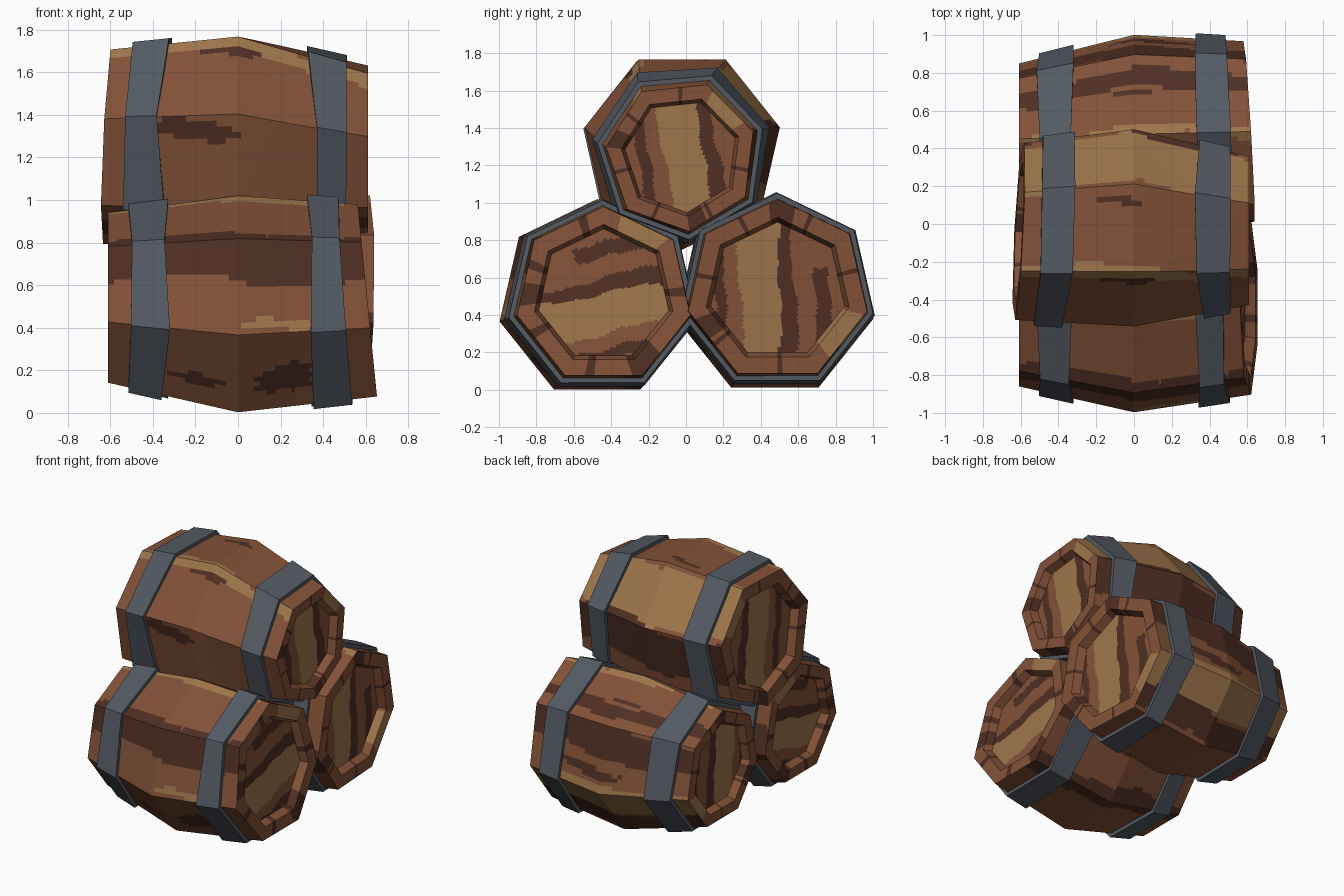
import bpy, bmesh, math, random

if "Cube" in bpy.data.objects:
    bpy.data.objects.remove(bpy.data.objects["Cube"])

random.seed(4)
SIDES, NT, NX = 7, 16, 44            # flat sides, paint cells per side, cells per half length
MID, DARK, TAN = 0, 1, 2


def material(name, r, g, b):
    m = bpy.data.materials.new(name)
    m.diffuse_color = [(c / 255) ** 2.2 for c in (r, g, b)] + [1]
    m.use_nodes = True
    m.node_tree.nodes["Principled BSDF"].inputs["Base Color"].default_value = m.diffuse_color
    return m


WOOD = [material("brown_wood", 130, 82, 58), material("dark_wood", 80, 50, 40),
        material("tan_wood", 156, 117, 76)]
METAL = [material("grey_metal", 84, 90, 98)]


class Barrel:
    """Sections are (centre y, centre z, radius); tilts lean an end face; bands are angle ranges."""
    def __init__(self, name, point, mid, left, right, dark, tan, patches, turn, shift, rim_tan,
                 left_tilt=(0, 0), right_tilt=(0, 0), twist=0):
        self.name, self.phase, self.mid = name, point, mid
        self.ends = {-1: left, 1: right}
        self.tilts = {-1: left_tilt, 1: right_tilt}
        self.bands = [(DARK, d) for d in dark] + [(TAN, t) for t in tan]
        self.patches, self.turn, self.shift = patches, math.radians(turn), shift
        self.rim_tan, self.twist = rim_tan, twist
        # a few thin random wood streaks
        self.streaks = [(random.uniform(-.5, .5), random.uniform(0, 360), random.uniform(.06, .16),
                         random.uniform(2, 4), DARK) for _ in range(6)]

    def corner(self, t, k, lift=0.0, scale=1.0, inset=0.0):
        """Corner k of the cross-section at t (-1 left end .. 1 right end)."""
        s, a = (1 if t >= 0 else -1), abs(t)
        cy, cz, r = (m + (e - m) * a for m, e in zip(self.mid, self.ends[s]))
        r = (r + lift) * scale
        th = math.radians(self.phase + (self.twist * a if s > 0 else 0) + 360 * k / SIDES)
        dy, dz = r * math.cos(th), r * math.sin(th)
        ty, tz = self.tilts[s]
        return (s * (a * .61 - inset) + a * (ty * dy + tz * dz), cy + dy, cz + dz)

    def stave_colour(self, c, th):
        x = c.x
        for px, pa, hl, ha, col in self.patches + self.streaks:
            d = (th - pa + 180) % 360 - 180 + 2 * math.sin(9 * x + pa)
            if ((x - px) / hl) ** 2 + (d / ha) ** 2 < 1 + .3 * math.sin(40 * x + d):
                return col
        for i, (col, (lo, hi)) in enumerate(self.bands):
            w = 3 * math.sin(5 * x + i * 2) + math.sin(17 * x + i * 5)
            v = 2 * math.sin(7 * x + i * 3)
            if (th - lo - w) % 360 < hi - lo + v:
                return col
        return MID

    def head_colour(self, c, s):
        cy, cz, _ = self.ends[s]
        y, z = c.y - cy, c.z - cz
        u = y * math.cos(self.turn) + z * math.sin(self.turn) - self.shift
        v = z * math.cos(self.turn) - y * math.sin(self.turn)
        u += .012 * math.sin(11 * v) + .006 * math.sin(31 * v)
        if -.2 - .05 * v < u < .01:
            return TAN
        if .01 <= u < .09 - .06 * v or (.2 < u < .28 and v < .12) or -.34 < u < -.28:
            return DARK
        return MID

    def rim_colour(self, th):
        d = (th - self.rim_tan) % 360
        if d < 35:
            return TAN
        wave = max(math.sin(math.radians(3 * d + 40)) + .07, math.sin(math.radians(7 * d)))
        return DARK if wave > .97 else MID


BARRELS = [
    Barrel("front_barrel", 90, (-.475, .485, .535), (-.45, .52, .42), (-.44, .505, .475),
           dark=[(134, 164), (285, 305), (-25, 10), (70, 86)], tan=[(87, 94), (45, 52)],
           patches=[(.22, 189, .18, 3, TAN), (.22, 225, .15, 9, DARK)],
           turn=100, shift=0, rim_tan=42, right_tilt=(0, -.1)),
    Barrel("back_barrel", 90, (.475, .5, .54), (.45, .53, .41), (.49, .53, .49),
           dark=[(298, 318), (190, 220), (49, 61), (14, 38)], tan=[(-44, -9), (86, 94)],
           patches=[(.1, 2, .22, 4, DARK)],
           turn=0, shift=0, rim_tan=-50, right_tilt=(-.06, .02)),
    Barrel("top_barrel", -90, (-.02, 1.285, .535), (-.04, 1.274, .48), (-.025, 1.25, .405),
           dark=[(-25, 15), (240, 262)], tan=[(15, 63), (114, 125)],
           patches=[(-.22, 175, .22, 6, DARK)],
           turn=6, shift=.11, rim_tan=22, left_tilt=(.05, .05), twist=6),
]


def ring(bm, b, *where):
    """Ring of vertices with every flat side split into paint cells."""
    cs = [b.corner(*where[:1], k, *where[1:]) for k in range(SIDES)]
    return [bm.verts.new([p + (q - p) * j / NT for p, q in zip(cs[k], cs[(k + 1) % SIDES])])
            for k in range(SIDES) for j in range(NT)]


def bridge(bm, r0, r1, phase, rule):
    n = len(r0)
    for j in range(n):
        f = bm.faces.new((r0[j], r0[(j + 1) % n], r1[(j + 1) % n], r1[j]))
        f.material_index = rule(f.calc_center_median(), phase + 360 * (j + .5) / n)


def finish(bm, name, mats):
    bmesh.ops.remove_doubles(bm, verts=bm.verts, dist=1e-5)
    bmesh.ops.recalc_face_normals(bm, faces=bm.faces)
    me = bpy.data.meshes.new(name)
    bm.to_mesh(me)
    bm.free()
    for m in mats:
        me.materials.append(m)
    bpy.context.collection.objects.link(bpy.data.objects.new(name, me))


def build_body(b):
    bm = bmesh.new()
    # bulging staves
    rings = [ring(bm, b, i / NX) for i in range(-NX, NX + 1)]
    for r0, r1 in zip(rings, rings[1:]):
        bridge(bm, r0, r1, b.phase, b.stave_colour)
    # raised rim and recessed head at both ends
    for s, last in ((-1, rings[0]), (1, rings[-1])):
        for scale, inset in ((.8, 0), (.75, .055)):
            new = ring(bm, b, s, 0, scale, inset)
            bridge(bm, last, new, b.phase, lambda c, th: b.rim_colour(th))
            last = new
        steps = 22
        for i in range(1, steps + 1):
            new = ring(bm, b, s, 0, .75 * (1 - i / steps), .055)
            bridge(bm, last, new, b.phase, lambda c, th: b.head_colour(c, s))
            last = new
    finish(bm, b.name, WOOD)


def build_hoop(b, s, side):
    # metal band with an uneven inner edge
    bm = bmesh.new()
    inner = [.57 + random.uniform(-.05, .05) for _ in range(SIDES)]
    outer = [.83 + random.uniform(-.015, .015) for _ in range(SIDES)]
    loops = [[bm.verts.new(b.corner(s * edge[k], k, lift)) for k in range(SIDES)]
             for edge, lift in ((inner, -.01), (inner, .028), (outer, .028), (outer, -.01))]
    for i in range(4):
        bridge(bm, loops[i], loops[(i + 1) % 4], b.phase, lambda c, th: 0)
    finish(bm, f"{b.name}_{side}_hoop", METAL)


for barrel in BARRELS:
    build_body(barrel)
    build_hoop(barrel, -1, "left")
    build_hoop(barrel, 1, "right")
